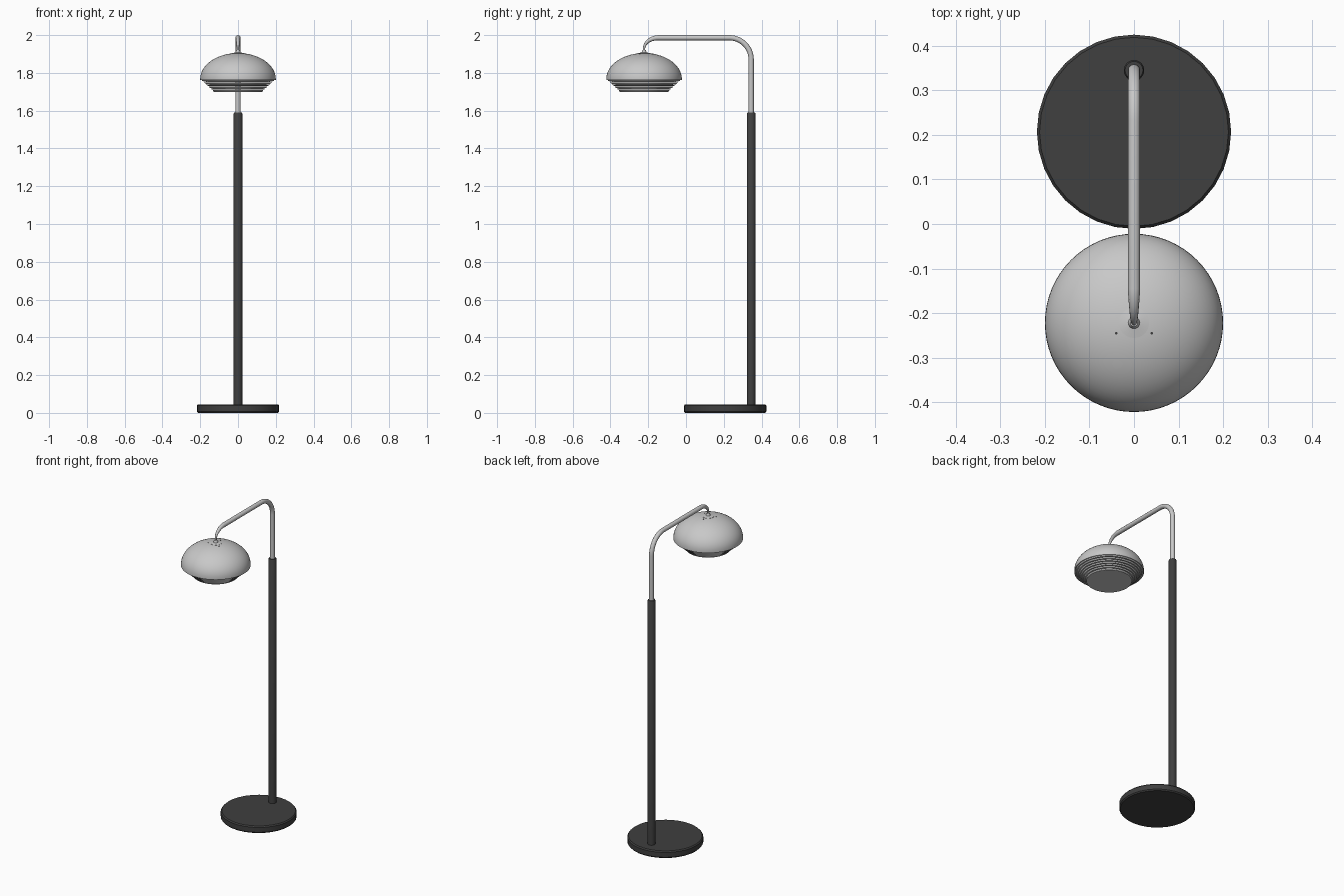
import bpy, math

if "Cube" in bpy.data.objects:
    bpy.data.objects.remove(bpy.data.objects["Cube"])

CY = -0.222      # shade axis
PY = 0.345       # pole axis


def material(name, v):
    m = bpy.data.materials.new(name)
    m.diffuse_color = (v, v, v, 1)
    m.use_nodes = True
    m.node_tree.nodes["Principled BSDF"].inputs["Base Color"].default_value = m.diffuse_color
    return m


dark = material("charcoal metal", 0.05)
light = material("light grey metal", 0.58)


def finish(ob, mat, angle=35):
    ob.data.materials.append(mat)
    bpy.ops.object.select_all(action='DESELECT')
    ob.select_set(True)
    bpy.context.view_layer.objects.active = ob
    bpy.ops.object.shade_smooth_by_angle(angle=math.radians(angle))


def lathe(name, profile, y, mat, n=64, angle=35):
    """Spin (radius, z) points around a vertical axis; radius 0 makes a pole."""
    verts, rings, faces = [], [], []
    for r, z in profile:
        k = 1 if r == 0 else n
        rings.append([len(verts) + i for i in range(k)])
        verts += [(r * math.cos(2 * math.pi * i / n),
                   y + r * math.sin(2 * math.pi * i / n), z) for i in range(k)]
    for a, b in zip(rings, rings[1:]):
        for i in range(n):
            j = (i + 1) % n
            q = [a[i % len(a)], a[j % len(a)], b[j % len(b)], b[i % len(b)]]
            q = list(dict.fromkeys(q))
            if len(q) > 2:
                faces.append(q)
    me = bpy.data.meshes.new(name)
    me.from_pydata(verts, [], faces)
    ob = bpy.data.objects.new(name, me)
    bpy.context.collection.objects.link(ob)
    finish(ob, mat, angle)
    return ob


# weighted base with small chamfers
lathe("base", [(0, 0), (0.212, 0), (0.218, 0.007), (0.218, 0.038),
               (0.212, 0.045), (0, 0.045)], 0.207, dark, 32, 25)

# upright pole with a small chamfered top
lathe("pole", [(0, 0.04), (0.023, 0.04), (0.023, 1.585),
               (0.020, 1.59), (0, 1.59)], PY, dark, 24)

# bent arm: vertical, large bend, horizontal, tapered drop to the shade
path = [(PY, 1.57, 1), (PY, 1.70, 1)]
R = 0.115
for i in range(13):
    a = math.pi / 2 * i / 12
    path.append((PY - R + R * math.cos(a), 1.986 - R + R * math.sin(a), 1))
for i in range(11):
    t = i / 10
    a = math.pi / 2 * t
    path.append((-0.145 - 0.077 * math.sin(a),
                 1.986 - 0.058 * (1 - math.cos(a)), 1 - 0.6 * t))
path.append((CY, 1.905, 0.4))
cu = bpy.data.curves.new("arm", 'CURVE')
cu.dimensions = '3D'
cu.bevel_depth = 0.014
cu.bevel_resolution = 4
cu.use_fill_caps = True
sp = cu.splines.new('POLY')
sp.points.add(len(path) - 1)
for p, (y, z, r) in zip(sp.points, path):
    p.co = (0, y, z, 1)
    p.radius = r
tmp = bpy.data.objects.new("arm_curve", cu)
bpy.context.collection.objects.link(tmp)
bpy.context.view_layer.update()
me = bpy.data.meshes.new_from_object(tmp.evaluated_get(
    bpy.context.evaluated_depsgraph_get()))
bpy.data.objects.remove(tmp)
me.materials.clear()
arm = bpy.data.objects.new("arm", me)
bpy.context.collection.objects.link(arm)
finish(arm, light, 45)

# domed shade: outer skin, rolled rim, inner skin
N = 16
arc = [math.pi / 2 * i / N for i in range(N + 1)]
outer = [(0.2 * math.sin(a), 1.768 + 0.137 * math.cos(a)) for a in arc[1:]]
inner = [(0.195 * math.sin(a), 1.764 + 0.135 * math.cos(a))
         for a in reversed(arc[1:])]
lathe("shade", [(0, 1.907)] + outer + [(0.2, 1.762), (0.195, 1.762)]
      + inner + [(0, 1.899)], CY, light)

# small collar where the arm meets the shade
lathe("collar", [(0, 1.922), (0.008, 1.922), (0.011, 1.917),
                 (0.013, 1.908), (0.034, 1.904), (0.034, 1.895)],
      CY, light, 24)

# vent holes around the collar, as thin plates
for i in range(3):
    a = math.radians(90 + 120 * i)
    bpy.ops.mesh.primitive_cylinder_add(
        vertices=10, radius=0.003, depth=0.003,
        location=(0.046 * math.cos(a), CY + 0.046 * math.sin(a), 1.901))
    hole = bpy.context.object
    hole.name = "vent_hole"
    hole.rotation_euler = (0, 0.15, a)
    finish(hole, dark)

# stepped louvre rings narrowing downward below the rim
K = 7
for k in range(K):
    t = k / (K - 1)
    r, z = 0.193 - 0.059 * t, 1.764 - 0.055 * t
    lathe("louvre_ring", [(r, z), (r - 0.004, z - 0.007),
                          (r - 0.018, z - 0.004), (r - 0.016, z + 0.001),
                          (r, z)], CY, light, 64, 20)

# bottom diffuser disc
lathe("diffuser", [(0.128, 1.708), (0.13, 1.700), (0, 1.700)],
      CY, light, 64)
